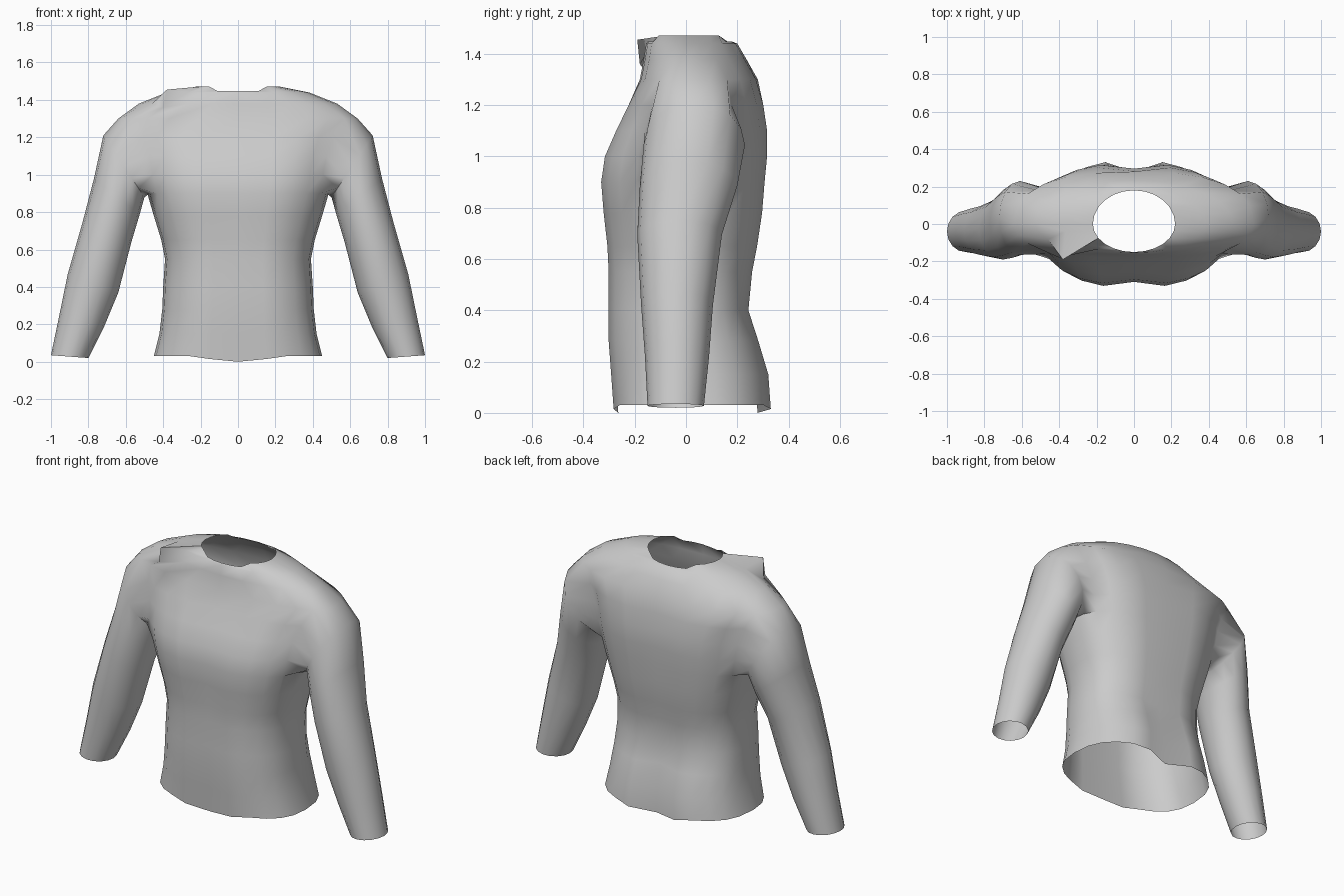
import bpy, bmesh
from math import sin, cos, pi

cube = bpy.data.objects.get("Cube")
if cube:
    bpy.data.objects.remove(cube, do_unlink=True)

COLS = 24            # columns round the torso
HALF = COLS // 2
LOW, HIGH = 7, 11    # torso rings bounding each arm hole

# Torso rings: height, half width, front y, back y
TORSO = [
    (.03, .45, -.29, .34), (.15, .42, -.30, .33), (.28, .405, -.31, .29),
    (.40, .40, -.31, .25), (.55, .39, -.31, .265), (.65, .41, -.315, .285),
    (.78, .45, -.33, .305), (.90, .485, -.34, .315), (1.0, .51, -.325, .325),
    (1.1, .53, -.28, .325), (1.2, .57, -.23, .31), (1.3, .64, -.18, .28),
    (1.38, .53, -.165, .235), (1.44, .38, -.155, .20), (1.46, .22, -.15, .18),
]
# Sleeve rings: outer x and z, inner x and z, front y, back y
SLEEVE = [
    (.72, 1.21, .50, .88, -.165, .23), (.77, .98, .525, .79, -.18, .20),
    (.83, .75, .57, .64, -.19, .14), (.91, .47, .64, .37, -.175, .105),
    (.955, .25, .715, .19, -.16, .09), (1.0, .035, .80, .02, -.15, .07),
]


def power(value, exponent):
    return (1 if value >= 0 else -1) * abs(value) ** exponent


def torso_ring(bm, row):
    z, width, front, back = TORSO[row]
    bulge = .8 if row <= HIGH else 1.0
    ring = []
    for i in range(COLS):
        a = 2 * pi * i / COLS
        depth = back if sin(a) > 0 else -front
        middle = abs(cos(a)) < .1
        # Grooves down the spine and the breastbone
        if middle and row < HIGH:
            depth *= .82 if sin(a) > 0 and row < 3 else .91
        height = z
        if row == 0 and abs(cos(a)) < .3:
            height -= .03 if middle else .015
        if row == len(TORSO) - 1:
            height += .012 * (1 if abs(cos(a)) > .6 else -1)
        ring.append(bm.verts.new((width * power(cos(a), bulge),
                                  depth * power(sin(a), bulge), height)))
    return ring


def bridge(bm, first, second):
    n = len(first)
    for i in range(n):
        j = (i + 1) % n
        bm.faces.new((first[i], first[j], second[j], second[i]))


def sleeve(bm, rings, side):
    def vert(row, col):
        return rings[row][(col if side > 0 else HALF - col) % COLS]

    # Arm hole edge: over the top, down the front, underneath, up the back
    path = [(HIGH, 0), (HIGH, -1), (HIGH, -2)]
    path += [(r, -2) for r in range(HIGH - 1, LOW, -1)]
    path += [(LOW, c) for c in range(-2, 3)]
    path += [(r, 2) for r in range(LOW + 1, HIGH)]
    path += [(HIGH, 2), (HIGH, 1)]
    previous = [vert(r, c) for r, c in path]
    n = len(previous)
    for ox, oz, ix, iz, front, back in SLEEVE:
        ring = []
        for i in range(n):
            a = 2 * pi * i / n
            t = (1 + cos(a)) / 2
            y = (front + back) / 2 - sin(a) * (back - front) / 2
            ring.append(bm.verts.new((side * (ix + (ox - ix) * t), y,
                                      iz + (oz - iz) * t)))
        bridge(bm, previous, ring)
        previous = ring


bm = bmesh.new()
rings = [torso_ring(bm, row) for row in range(len(TORSO))]

# Torso wall, leaving the arm holes open
holes = {c % COLS for s in (0, HALF) for c in range(s - 2, s + 2)}
for row in range(len(rings) - 1):
    for i in range(COLS):
        if LOW <= row < HIGH and i in holes:
            continue
        j = (i + 1) % COLS
        bm.faces.new((rings[row][i], rings[row][j],
                      rings[row + 1][j], rings[row + 1][i]))

for side in (1, -1):
    sleeve(bm, rings, side)

# Raised fold on the right shoulder
rings[13][14].co = (-.38, -.19, 1.455)
rings[12][15].co = (-.40, -.18, 1.36)

bmesh.ops.recalc_face_normals(bm, faces=bm.faces)
mesh = bpy.data.meshes.new("shirt")
bm.to_mesh(mesh)
bm.free()
shirt = bpy.data.objects.new("shirt", mesh)
bpy.context.collection.objects.link(shirt)

# Plain grey cloth
grey = bpy.data.materials.new("grey cloth")
grey.use_nodes = True
colour = (.6, .6, .6, 1)
grey.diffuse_color = colour
grey.node_tree.nodes["Principled BSDF"].inputs["Base Color"].default_value = colour
mesh.materials.append(grey)

bpy.ops.object.select_all(action='DESELECT')
shirt.select_set(True)
bpy.context.view_layer.objects.active = shirt
bpy.ops.object.shade_smooth_by_angle(angle=pi / 3)
